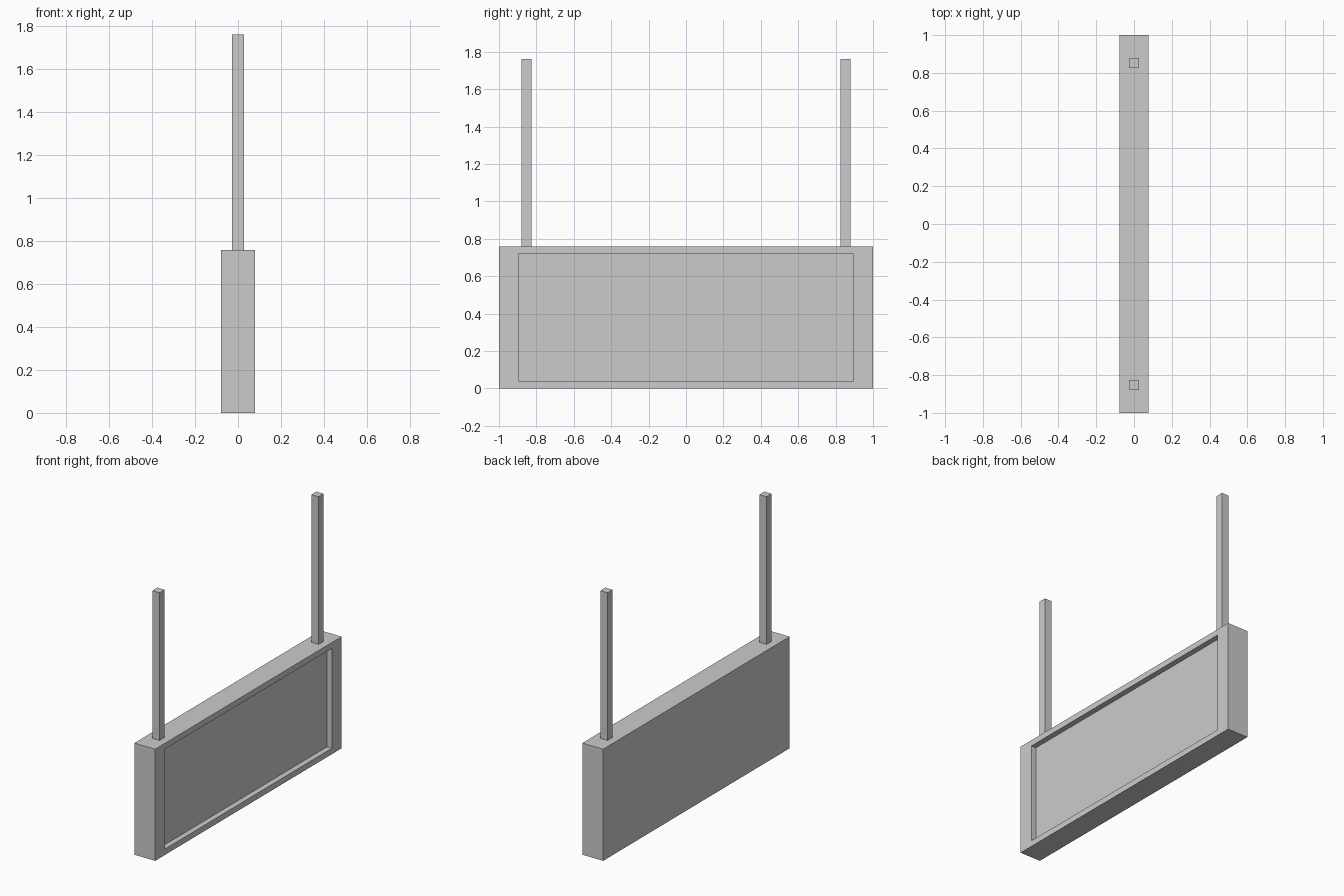
import bpy, bmesh
from mathutils import Vector

if "Cube" in bpy.data.objects:
    bpy.data.objects.remove(bpy.data.objects["Cube"])

HALF_X, HALF_Y, HEIGHT = 0.078, 1.0, 0.758      # sign box
REC_Y, REC_Z, DEPTH = 0.896, 0.339, 0.037       # recess half sizes and depth
POST_W, POST_Y, POST_TOP = 0.054, 0.853, 1.76   # hanging posts


def box(name, lo, hi, edit=None):
    lo, hi = Vector(lo), Vector(hi)
    bm = bmesh.new()
    bmesh.ops.create_cube(bm, size=1)
    bmesh.ops.scale(bm, vec=hi - lo, verts=bm.verts)
    if edit:
        edit(bm)
    mesh = bpy.data.meshes.new(name)
    bm.to_mesh(mesh)
    bm.free()
    obj = bpy.data.objects.new(name, mesh)
    obj.location = (lo + hi) / 2
    bpy.context.collection.objects.link(obj)
    return obj


# Inset the right-hand face and push it inwards to leave a frame
def recess(bm):
    face = next(f for f in bm.faces if f.normal.x > 0.9)
    face = bmesh.ops.extrude_discrete_faces(bm, faces=[face])["faces"][0]
    for v in face.verts:
        v.co.y = REC_Y if v.co.y > 0 else -REC_Y
        v.co.z = REC_Z if v.co.z > 0 else -REC_Z
    face = bmesh.ops.extrude_discrete_faces(bm, faces=[face])["faces"][0]
    for v in face.verts:
        v.co.x -= DEPTH
    bm.normal_update()


# Sign box with recessed display panel
box("sign_box", (-HALF_X, -HALF_Y, 0), (HALF_X, HALF_Y, HEIGHT), recess)

# Two square hanging posts
h = POST_W / 2
for name, y in (("front_post", -POST_Y), ("back_post", POST_Y)):
    box(name, (-h, y - h, HEIGHT), (h, y + h, POST_TOP))
